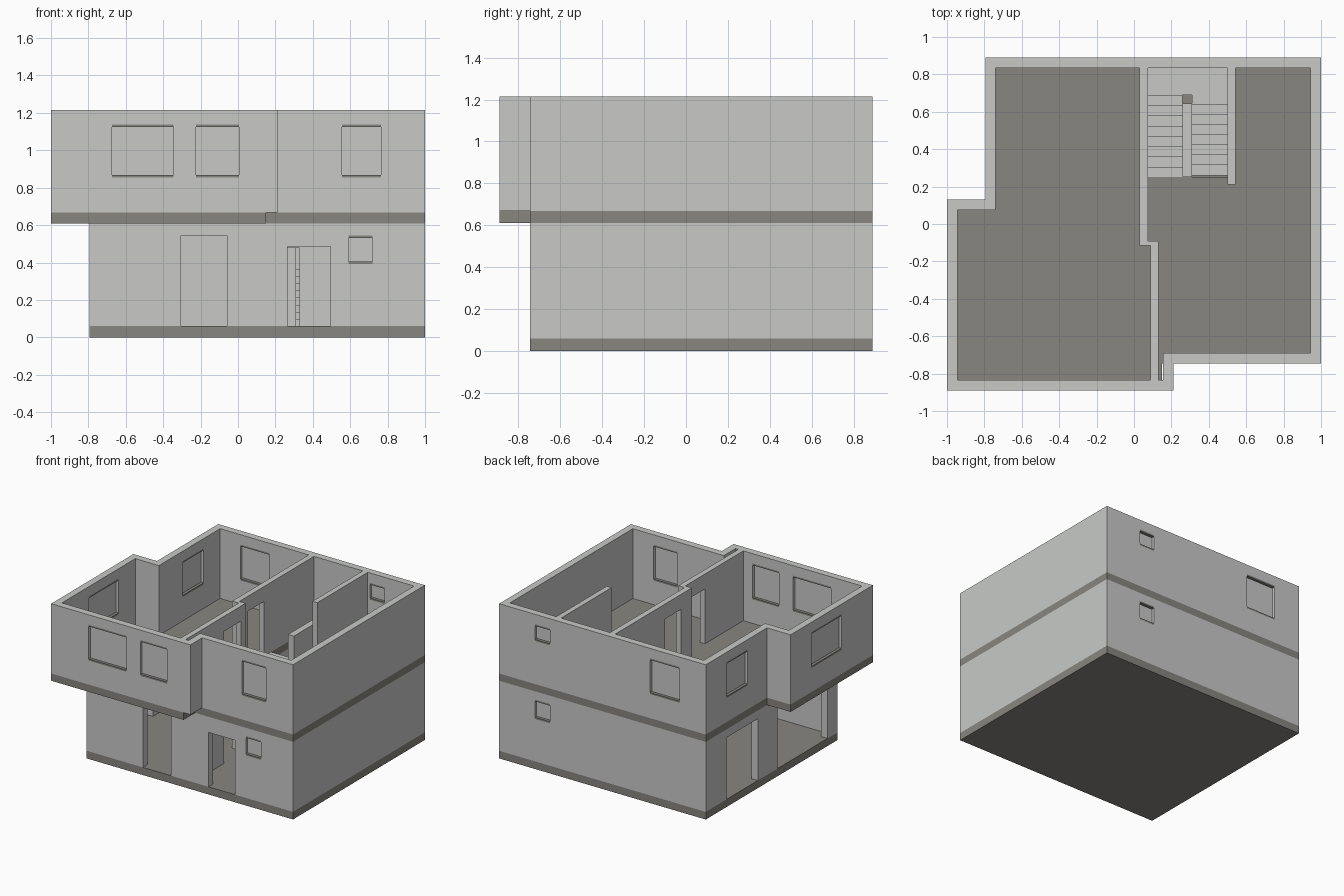
import bpy, bmesh
from mathutils import Vector

if "Cube" in bpy.data.objects:
    bpy.data.objects.remove(bpy.data.objects["Cube"])


def material(name, rgb):
    m = bpy.data.materials.new(name)
    m.diffuse_color = (*rgb, 1)
    m.use_nodes = True
    m.node_tree.nodes["Principled BSDF"].inputs["Base Color"].default_value = m.diffuse_color
    return m


LIGHT = material("pale_plaster", (0.58, 0.59, 0.575))
DARK = material("dark_concrete", (0.245, 0.238, 0.215))
T = 0.055                      # outer wall thickness
G0, G1, U0, U1 = 0.06, 0.61, 0.667, 1.215   # floor and wall-top heights


def prism(name, pts, a, b, mat, axis="z"):
    """Extrude a 2D outline from a to b along z (x,y points) or x (y,z points)."""
    place = (lambda p: (p[0], p[1], a)) if axis == "z" else (lambda p: (a, p[0], p[1]))
    bm = bmesh.new()
    face = bm.faces.new([bm.verts.new(place(p)) for p in pts])
    ext = bmesh.ops.extrude_face_region(bm, geom=[face])
    d = Vector((0, 0, b - a)) if axis == "z" else Vector((b - a, 0, 0))
    bmesh.ops.translate(bm, vec=d, verts=[v for v in ext["geom"] if isinstance(v, bmesh.types.BMVert)])
    bmesh.ops.recalc_face_normals(bm, faces=bm.faces)
    me = bpy.data.meshes.new(name)
    bm.to_mesh(me)
    bm.free()
    me.materials.append(mat)
    ob = bpy.data.objects.new(name, me)
    bpy.context.collection.objects.link(ob)
    return ob


def box(name, x0, x1, y0, y1, z0, z1, mat):
    return prism(name, [(x0, y0), (x1, y0), (x1, y1), (x0, y1)], z0, z1, mat)


def cut(ob, cutter):
    """Subtract the cutter, then discard it."""
    mod = ob.modifiers.new("cut", "BOOLEAN")
    mod.operation, mod.solver, mod.object = "DIFFERENCE", "EXACT", cutter
    bpy.context.view_layer.objects.active = ob
    bpy.ops.object.modifier_apply(modifier=mod.name)
    bpy.data.objects.remove(cutter)


def opening(wall, side, at, a, b, z0, z1, thick=T):
    """Cut a hole in a wall; 'at' is the lower coordinate of the wall's thickness."""
    e = 0.02
    if side == "x":            # wall normal along x
        c = box("cutter", at - e, at + thick + e, a, b, z0, z1, LIGHT)
    else:
        c = box("cutter", a, b, at - e, at + thick + e, z0, z1, LIGHT)
    cut(wall, c)


def window(wall, side, at, a, b, z0, z1):
    """Opening with a thin mid-wall pane and dark sill and head strips."""
    opening(wall, side, at, a, b, z0, z1)
    s, m = 0.013, at + T / 2
    for name, lo, hi, za, zb, mat in (
            ("window_pane", m - 0.005, m + 0.005, z0 + s, z1 - s, LIGHT),
            ("window_sill", at, at + T, z0, z0 + s, DARK),
            ("window_head", at, at + T, z1 - s, z1, DARK)):
        if side == "x":
            box(name, lo, hi, a, b, za, zb, mat)
        else:
            box(name, a, b, lo, hi, za, zb, mat)


L, R, F, B = -0.795, 1.0, -0.745, 0.89       # main footprint
BL, BF, BY, BR = -1.0, -0.89, 0.13, 0.21     # upper overhang

# Floor slabs
box("ground_slab", L, R, F, B, 0, G0, DARK)
slab = prism("upper_slab", [(L, B), (R, B), (R, F), (BR - 0.06, F), (BR - 0.06, BF),
                            (BL, BF), (BL, BY), (L, BY)], G1, U0, DARK)
cut(slab, box("cutter", 0.075, 0.5, 0.25, B - T, G1 - 0.1, U0 + 0.1, DARK))

# Ground floor outer walls
ground = box("ground_walls", L, R, F, B, G0, G1, LIGHT)
cut(ground, box("cutter", L + T, R - T, F + T, B - T, 0, 0.7, LIGHT))
opening(ground, "y", F, -0.305, -0.06, 0.03, 0.545)
opening(ground, "y", F, 0.265, 0.495, 0.03, 0.487)
opening(ground, "x", L, 0.245, 0.63, 0.03, 0.545)
opening(ground, "x", L, -0.62, 0.0, 0.03, 0.545)
window(ground, "y", F, 0.59, 0.72, 0.393, 0.545)
window(ground, "y", B - T, 0.56, 0.69, 0.393, 0.545)

# Upper floor outer walls with the overhanging corner
upper = prism("upper_walls", [(L, B), (R, B), (R, F), (BR, F), (BR, BF),
                              (BL, BF), (BL, BY), (L, BY)], U0, U1, LIGHT)
cut(upper, prism("cutter", [(L + T, B - T), (R - T, B - T), (R - T, F + T), (BR - T, F + T),
                            (BR - T, BF + T), (BL + T, BF + T), (BL + T, BY - T),
                            (L + T, BY - T)], U0 - 0.1, U1 + 0.1, LIGHT))
W0, W1 = 0.855, 1.137
window(upper, "y", BF, -0.675, -0.345, W0, W1)
window(upper, "y", BF, -0.225, 0.005, W0, W1)
window(upper, "y", F, 0.555, 0.765, W0, W1)
window(upper, "y", B - T, -0.565, -0.31, W0, W1)
window(upper, "y", B - T, 0.56, 0.69, 1.005, W1)
window(upper, "x", L, 0.37, 0.63, W0, W1)
window(upper, "x", BL, -0.5, -0.13, W0, W1)

# Stepped hall wall and stair side wall on both floors
for floor, z0, z1, front in (("ground", G0, G1, F + T), ("upper", U0, U1, BF + T)):
    hall = prism(floor + "_hall_wall", [
        (0.03, B - T), (0.03, -0.115), (0.087, -0.115), (0.087, front),
        (0.13, front), (0.13, -0.09), (0.075, -0.09), (0.075, B - T)], z0, z1, LIGHT)
    if floor == "upper":
        opening(hall, "x", 0.03, 0.02, 0.215, z0 - 0.03, z0 + 0.43, 0.045)
    opening(hall, "x", 0.087, -0.36, -0.15, z0 - 0.03, z0 + 0.43, 0.043)
    box(floor + "_stair_wall", 0.5, 0.542, 0.21, B - T, z0, z1, LIGHT)

# Wall in front of the ground floor stairs, with a doorway
lobby = box("ground_lobby_wall", 0.075, 0.5, 0.21, 0.25, G0, G1, LIGHT)
opening(lobby, "y", 0.21, 0.12, 0.33, 0.03, 0.478, 0.04)

# Two-flight stair with landing and dividing wall
RISE = (U0 - G0) / 16
LAND = G0 + 8 * RISE


def flight(name, x0, x1, y0, y1, z0, steps, close):
    g, pts = (y1 - y0) / steps, [(y0, z0)]
    for i in range(steps):
        z = z0 + (i + 1) * RISE
        pts += [(y0 + i * g, z), (y0 + (i + 1) * g, z)]
    prism(name, pts + close, x0, x1, LIGHT, "x")


flight("lower_flight", 0.31, 0.5, 0.26, 0.64, G0, 7, [(0.64, G0)])
flight("upper_flight", 0.075, 0.26, 0.69, 0.25, LAND, 8, [(0.25, U0 - 0.1), (0.69, LAND - 0.07)])
prism("stair_landing", [(0.075, 0.69), (0.31, 0.69), (0.31, 0.64), (0.5, 0.64),
                        (0.5, B - T), (0.075, B - T)], LAND - 0.07, LAND, LIGHT)
box("stair_divider", 0.26, 0.31, 0.25, 0.645, G0, 0.875, LIGHT)
